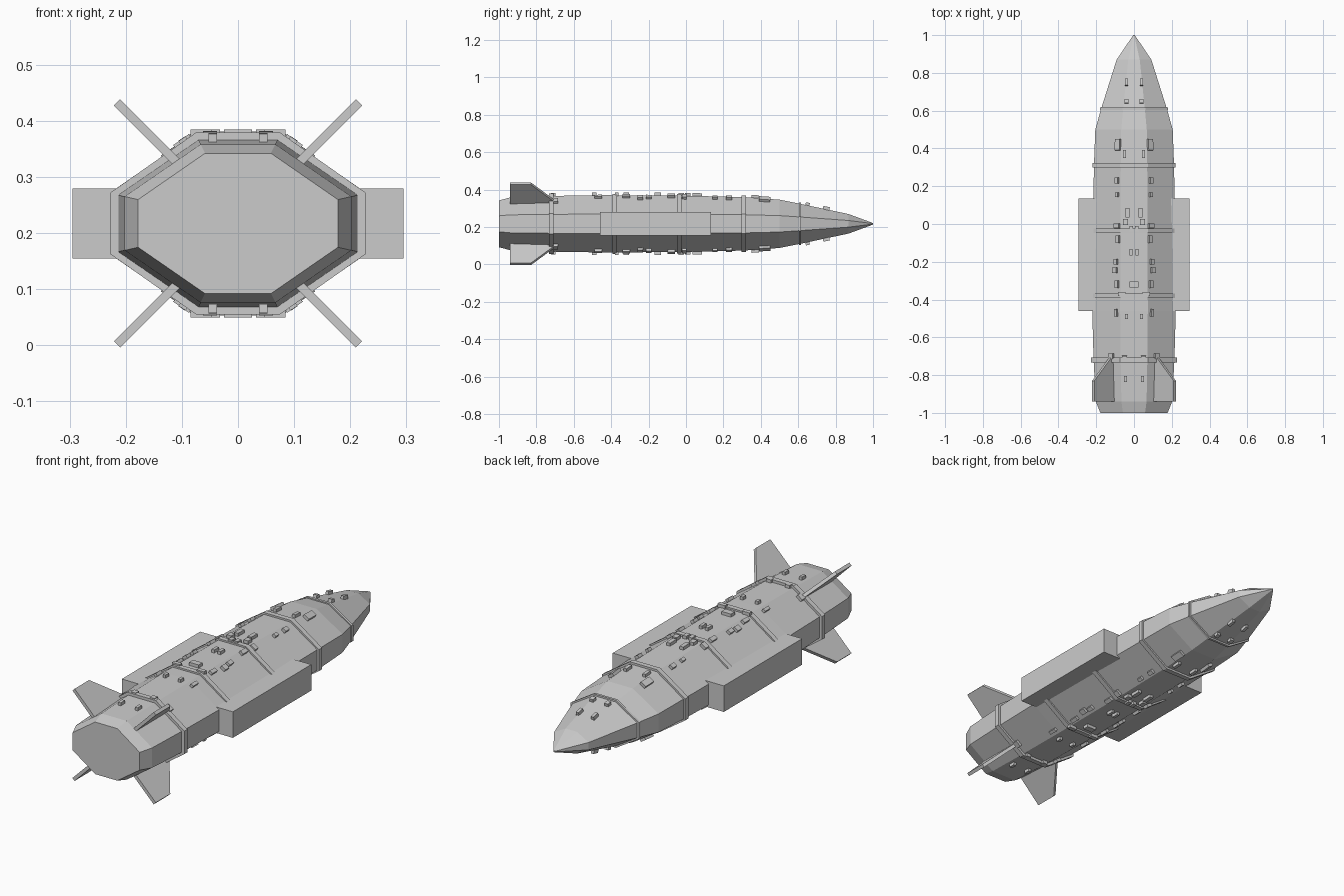
import bpy, bmesh, math
from mathutils import Matrix, Vector

old = bpy.data.objects.get("Cube")
if old:
    bpy.data.objects.remove(old, do_unlink=True)

MID = 0.217                      # height of the long axis
grey = bpy.data.materials.new("hull_grey")
grey.use_nodes = True
COLOUR = (0.6, 0.6, 0.6, 1)
grey.diffuse_color = COLOUR
grey.node_tree.nodes["Principled BSDF"].inputs["Base Color"].default_value = COLOUR

# Hull stations: y, half width, half height
STATIONS = [(-1, 0.178, 0.125), (-0.94, 0.202, 0.141), (-0.72, 0.214, 0.149),
            (-0.46, 0.221, 0.153), (-0.04, 0.218, 0.151), (0.31, 0.212, 0.143),
            (0.5, 0.205, 0.129), (0.61, 0.174, 0.107), (0.87, 0.092, 0.052),
            (1, 0.004, 0.004)]


def finish(name, bm):
    bmesh.ops.recalc_face_normals(bm, faces=bm.faces)
    mesh = bpy.data.meshes.new(name)
    bm.to_mesh(mesh)
    bm.free()
    mesh.materials.append(grey)
    obj = bpy.data.objects.new(name, mesh)
    bpy.context.collection.objects.link(obj)
    return obj


def hull_size(y):
    for (y0, w0, h0), (y1, w1, h1) in zip(STATIONS, STATIONS[1:]):
        if y <= y1:
            t = (y - y0) / (y1 - y0)
            return w0 + t * (w1 - w0), h0 + t * (h1 - h0)


def octagon(w, h):
    a, b = 0.33 * w, 0.34 * h
    quarter = [(w, b), (a, h)]
    half = quarter + [(-x, z) for x, z in reversed(quarter)]
    return half + [(-x, -z) for x, z in half]


def loft(name, sections):
    bm = bmesh.new()
    loops = [[bm.verts.new((x, y, MID + z)) for x, z in octagon(w, h)]
             for y, w, h in sections]
    for a, b in zip(loops, loops[1:]):
        for i in range(8):
            j = (i + 1) % 8
            bm.faces.new((a[i], a[j], b[j], b[i]))
    bm.faces.new(loops[0])
    bm.faces.new(loops[-1])
    return finish(name, bm)


def add_box(bm, centre, size, turn=Matrix()):
    matrix = Matrix.Translation(centre) @ turn @ Matrix.Diagonal((*size, 1))
    bmesh.ops.create_cube(bm, size=1, matrix=matrix)


loft("hull", STATIONS)

# Raised bands around the hull
for i, (y, rise) in enumerate([(-0.72, 0.013), (-0.38, 0.008), (-0.035, 0.008),
                               (0.31, 0.009), (0.61, 0.007)]):
    w, h = hull_size(y)
    d = 0.012 if y < 0.6 else 0.006
    loft(f"hull_band_{i + 1}", [(y - d, w + rise, h + rise), (y + d, w + rise, h + rise)])

# Side pods
for side, name in ((1, "left_pod"), (-1, "right_pod")):
    bm = bmesh.new()
    add_box(bm, (side * 0.245, -0.163, MID), (0.1, 0.595, 0.125))
    finish(name, bm)

# Four diagonal tail fins
FIN = [(0.13, -0.94), (0.305, -0.94), (0.305, -0.83), (0.165, -0.695), (0.13, -0.695)]
for sx, side in ((1, "left"), (-1, "right")):
    for sz, level in ((1, "upper"), (-1, "lower")):
        out = Vector((sx, 0, sz)).normalized()
        across = Vector((sx, 0, -sz)).normalized() * 0.008
        bm = bmesh.new()
        a, b = [[bm.verts.new(out * r + Vector((0, y, MID)) + across * s) for r, y in FIN]
                for s in (1, -1)]
        bm.faces.new(a)
        bm.faces.new(b)
        for i in range(5):
            j = (i + 1) % 5
            bm.faces.new((a[i], a[j], b[j], b[i]))
        finish(f"{level}_{side}_fin", bm)

# Small surface plates: x, y, width, length (mirrored left and right)
PLATES = [(0.04, 0.75, 0.015, 0.035), (0.04, 0.65, 0.02, 0.022),
          (0.085, 0.42, 0.03, 0.06), (0.05, 0.37, 0.016, 0.04),
          (0.09, 0.23, 0.02, 0.03), (0.09, 0.155, 0.016, 0.025),
          (0.035, 0.06, 0.02, 0.05), (0.045, 0.01, 0.025, 0.03),
          (0.015, -0.025, 0.02, 0.03), (0.09, -0.01, 0.03, 0.025),
          (0.085, -0.08, 0.02, 0.04), (0.016, -0.15, 0.015, 0.035),
          (0.095, -0.2, 0.02, 0.03), (0.1, -0.245, 0.025, 0.03),
          (0.09, -0.32, 0.018, 0.04), (0.011, -0.32, 0.028, 0.03),
          (0.065, -0.37, 0.04, 0.02), (0.04, -0.49, 0.015, 0.025),
          (0.095, -0.47, 0.015, 0.04), (0.12, -0.7, 0.03, 0.03),
          (0.05, -0.71, 0.025, 0.025), (0.045, -0.82, 0.015, 0.03)]
for sz, name in ((1, "top_plates"), (-1, "belly_plates")):
    bm = bmesh.new()
    for x, y, wide, long in PLATES:
        w, h = hull_size(y)
        slope = 0.66 * h / (0.67 * w)
        over = max(0, x - 0.33 * w)
        tilt = math.atan(slope) if over else 0
        z = h - over * slope + 0.006
        pitch = math.atan((hull_size(y + 0.01)[1] - h) / 0.01)
        for sx in (1, -1):
            turn = (Matrix.Rotation(sx * sz * tilt, 4, "Y")
                    @ Matrix.Rotation(sz * pitch, 4, "X"))
            add_box(bm, (sx * x, y, MID + sz * z), (wide, long, 0.018), turn)
    finish(name, bm)
